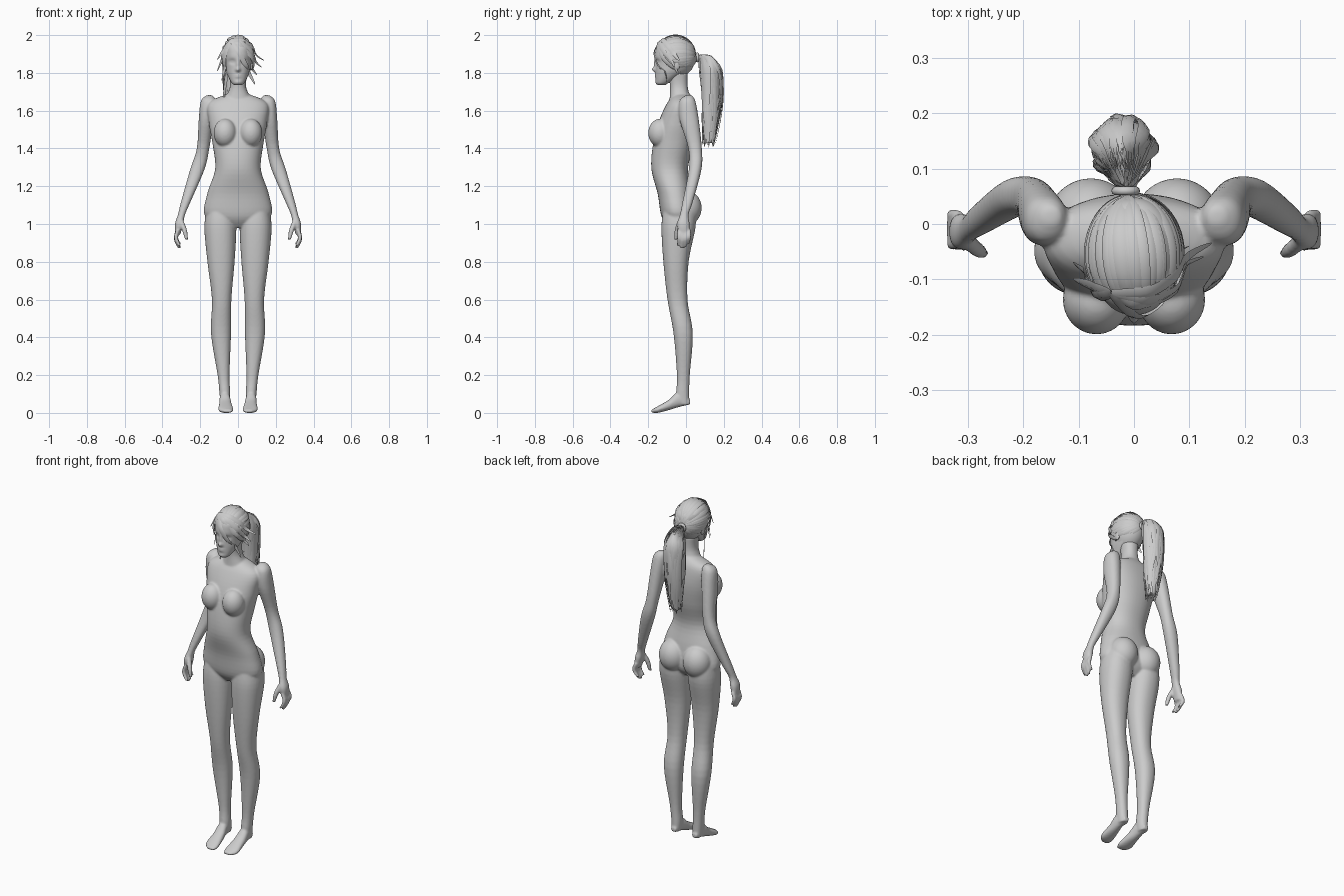
import bpy, bmesh, math, random
from mathutils import Vector, Matrix

if "Cube" in bpy.data.objects:
    bpy.data.objects.remove(bpy.data.objects["Cube"])

random.seed(4)


def spline(rows, sub):
    """Catmull-Rom interpolation of equal-length tuples."""
    p = [rows[0]] + list(rows) + [rows[-1]]
    out = []
    for i in range(1, len(p) - 2):
        for k in range(sub):
            t = k / sub
            out.append([0.5 * (2 * b + (c - a) * t + (2 * a - 5 * b + 4 * c - d) * t * t
                               + (3 * b - a - 3 * c + d) * t ** 3)
                        for a, b, c, d in zip(p[i - 1], p[i], p[i + 1], p[i + 2])])
    return out + [list(rows[-1])]


def loft(bm, rows, axis=2, sub=5, seg=32, mirror=True, e=2.2):
    """Skin superellipse rings; row = (position, x min, x max, other min, other max)."""
    for s in ((1, -1) if mirror else (1,)):
        rings = []
        for t, x0, x1, b0, b1 in spline(rows, sub):
            ring = []
            for k in range(seg):
                c, d = math.cos(2 * math.pi * k / seg), math.sin(2 * math.pi * k / seg)
                x = (x0 + x1) / 2 + (x1 - x0) / 2 * math.copysign(abs(c) ** (2 / e), c)
                b = (b0 + b1) / 2 + (b1 - b0) / 2 * math.copysign(abs(d) ** (2 / e), d)
                ring.append(bm.verts.new((s * x, b, t) if axis == 2 else (s * x, t, b)))
            rings.append(ring)
        for r, q in zip(rings, rings[1:]):
            for k in range(seg):
                bm.faces.new((r[k], r[(k + 1) % seg], q[(k + 1) % seg], q[k]))
        bm.faces.new(rings[0])
        bm.faces.new(rings[-1])


def round_loft(bm, pts, **kw):
    """Loft of circles; point = (x, y, z, radius)."""
    loft(bm, [(z, x - r, x + r, y - r, y + r) for x, y, z, r in pts], e=2, **kw)


def centred(rows):
    return [(z, -w, w, a, b) for z, w, a, b in rows]


def blob(bm, c, r, mirror=True):
    for s in ((1, -1) if mirror else (1,)):
        m = Matrix.Translation((s * c[0], c[1], c[2])) @ Matrix.Diagonal((*r, 1))
        bmesh.ops.create_uvsphere(bm, u_segments=32, v_segments=20, radius=1, matrix=m)


def finish(bm, name, voxel=0, recalc=True):
    if recalc:
        bmesh.ops.recalc_face_normals(bm, faces=bm.faces)
    for f in bm.faces:
        f.smooth = True
    me = bpy.data.meshes.new(name)
    bm.to_mesh(me)
    bm.free()
    ob = bpy.data.objects.new(name, me)
    bpy.context.collection.objects.link(ob)
    if voxel:
        m = ob.modifiers.new("fuse", 'REMESH')
        m.mode, m.voxel_size, m.use_smooth_shade = 'VOXEL', voxel, True
        m = ob.modifiers.new("soften", 'SMOOTH')
        m.factor, m.iterations = 0.5, 6


# --- body: torso, neck and limbs fused into one skin
bm = bmesh.new()
loft(bm, centred([(1.69, .05, -.06, .02), (1.64, .155, -.10, .045), (1.54, .155, -.145, .055),
                  (1.42, .134, -.175, .04), (1.29, .121, -.183, .01), (1.16, .163, -.15, .03),
                  (1.04, .174, -.13, .04), (.98, .05, -.09, 0)]), seg=48, mirror=False)
loft(bm, centred([(1.80, .046, -.095, .01), (1.72, .044, -.084, .01), (1.63, .09, -.09, .035)]),
     mirror=False)
blob(bm, (.068, -.137, 1.482), (.061, .063, .075))
blob(bm, (.078, .003, 1.085), (.08, .08, .092))
# legs and feet
loft(bm, [(1.08, .02, .165, -.12, .05), (.98, .009, .178, -.13, .05), (.8, .018, .162, -.12, .014),
          (.6, .035, .138, -.098, .008), (.42, .037, .143, -.066, .036), (.2, .045, .108, -.048, .02),
          (.1, .041, .098, -.052, .017), (.042, .046, .092, -.04, .018)])
loft(bm, [(.022, .052, .085, .045, .07), (-.04, .042, .097, .03, .11), (-.09, .033, .1, .015, .07),
          (-.15, .024, .104, 0, .035), (-.184, .032, .075, .002, .016)], axis=1)
# arms and palms
loft(bm, [(1.682, .135, .165, 0, .03), (1.65, .12, .197, -.035, .05), (1.55, .13, .208, -.033, .068),
          (1.40, .152, .218, .012, .084), (1.29, .177, .253, .015, .082), (1.12, .25, .301, -.018, .037),
          (1.05, .28, .318, -.032, .014), (1.0, .29, .334, -.046, .019), (.942, .306, .332, -.037, .016)])
# fingers and thumb
for i, length in enumerate((.085, .10, .094, .075)):
    y = -.036 + i * .0175
    round_loft(bm, [(.317, y, .97, .01), (.329, y, .97 - length * .5, .011),
                    (.309, y - .005, .97 - length, .009)], seg=12)
round_loft(bm, [(.302, -.03, 1.02, .013), (.284, -.046, .97, .014), (.272, -.053, .918, .009)], seg=14)
finish(bm, "body", .0055)

# --- head with sculpted face
bm = bmesh.new()
loft(bm, centred([(1.735, .018, -.148, -.11), (1.75, .036, -.158, -.085), (1.80, .060, -.160, -.01),
                  (1.84, .069, -.161, .035), (1.90, .076, -.164, .048), (1.95, .07, -.147, .035),
                  (1.99, .02, -.08, -.03)]), sub=11, seg=96, mirror=False)
# bumps: height, half width, half height, depth (nose, lips, chin), then paired eyes
bumps = [(0, *b) for b in ((1.845, .009, .026, -.009), (1.817, .012, .012, -.017),
                           (1.784, .018, .01, -.007), (1.784, .02, .003, .004),
                           (1.75, .017, .011, -.004))]
for s in (1, -1):
    bumps += [(s * .031, 1.86, .017, .012, .012), (s * .031, 1.86, .011, .006, -.005)]
for v in bm.verts:
    if v.co.y < -.09:
        x, z = v.co.x, v.co.z
        v.co.y += sum(d * math.exp(-((x - cx) / sx) ** 2 - ((z - cz) / sz) ** 2)
                      for cx, cz, sx, sz, d in bumps)
blob(bm, (.074, -.05, 1.845), (.01, .018, .032))
finish(bm, "head")

# --- scalp hair cap, cut away over the face
C, R = Vector((0, -.056, 1.885)), Vector((.087, .107, .112))
bm = bmesh.new()
blob(bm, C, R, mirror=False)


def over_face(p):
    return p.z < 1.81 + max(0, -.05 - p.y) * 1.35 and p.y < -.03 or p.z < 1.79


bmesh.ops.delete(bm, geom=[f for f in bm.faces if over_face(f.calc_center_median())], context='FACES')
finish(bm, "scalp_hair")


def on_scalp(d, lift=1.0):
    return C + Vector(a * b for a, b in zip(d, R)) * lift


def strand(bm, pts, width, centre, sub=4):
    """Arched, tapered ribbon of hair facing away from centre(point)."""
    path = [Vector(q) for q in spline([tuple(p) for p in pts], sub)]
    n, prev = len(path) - 1, None
    for i, p in enumerate(path):
        tan = path[min(i + 1, n)] - path[max(i - 1, 0)]
        out = (p - centre(p)).normalized()
        side = tan.cross(out).normalized()
        w = width * (.12 + .88 * max(0, math.sin(math.pi * min(1, .15 + .85 * i / n))) ** .7) / 2
        row = [bm.verts.new(p + side * w * k + out * w * .35 * (1 - k * k)) for k in (-1, 0, 1)]
        if prev:
            for k in (0, 1):
                bm.faces.new((prev[k], prev[k + 1], row[k + 1], row[k]))
        prev = row


# --- strands combed back from the hairline to the tie
bm = bmesh.new()
tie = Vector((-.12, 1, .03)).normalized()
for i in range(46):
    az = math.radians(-150 + 300 * i / 45 + random.uniform(-3, 3))
    el = math.radians(-22 + 62 * max(0, math.cos(az)) ** .8 + random.uniform(-5, 5))
    a = Vector((math.sin(az) * math.cos(el), -math.cos(az) * math.cos(el), math.sin(el)))
    lift, ang = random.uniform(1.0, 1.03), a.angle(tie)
    pts = [on_scalp((a * math.sin((1 - k / 6) * ang) + tie * math.sin(k / 6 * ang)) / math.sin(ang), lift)
           for k in range(7)]
    strand(bm, pts, random.uniform(.014, .026), lambda p: C)
# loose locks: run over the scalp from the parting to a free end (x, y, z)
part = Vector((-.04, -.125, 1.975))
for end in ((.14, -.035, 1.865), (.125, -.06, 1.83), (.10, -.04, 1.79), (.09, -.10, 1.74),
            (-.085, -.10, 1.76), (-.11, -.07, 1.81), (-.08, -.05, 1.63), (-.11, -.10, 1.87)):
    pts = []
    for k in range(7):
        p = part.lerp(Vector(end), k / 6)
        d = Vector((a - b) / c for a, b, c in zip(p, C, R))
        pts.append(on_scalp(d.normalized(), 1.06) if d.length < 1.06 else p)
    strand(bm, pts, .026, lambda p: C)
finish(bm, "hair_strands", recalc=False)

# --- ponytail: core plus layered strands around one path (x, y, z, radius)
tail = [(-.015, .062, 1.88, .012), (-.017, .10, 1.883, .028), (-.02, .132, 1.82, .052),
        (-.02, .138, 1.68, .052), (-.02, .132, 1.54, .045), (-.02, .122, 1.40, .03)]
bm = bmesh.new()
round_loft(bm, [(x, y, z + .03 * (r < .04), r * .75) for x, y, z, r in tail[2:]], seg=20, mirror=False)
finish(bm, "ponytail_core")
bm = bmesh.new()
for i in range(64):
    a, f, last = i * 2.4, random.uniform(.78, 1.12), random.uniform(0, .07)
    pts = []
    for j, (x, y, z, r) in enumerate(tail):
        b = a + random.uniform(-.22, .22) * (j > 1)
        g = r * f * random.uniform(.92, 1.08)
        pts.append((x + g * math.cos(b), y + g * math.sin(b) * (.5 if j == 0 else 1),
                    z + last * max(0, j - 2) / 3))
    strand(bm, pts, random.uniform(.014, .026), lambda p: Vector((-.02, .125, p.z - .001)))
finish(bm, "ponytail_strands", recalc=False)

# --- hair tie
bpy.ops.mesh.primitive_torus_add(location=(-.015, .06, 1.882), rotation=(math.pi / 2, 0, 0),
                                 major_radius=.018, minor_radius=.008,
                                 major_segments=24, minor_segments=10)
bpy.context.object.name = "hair_tie"
bpy.ops.object.shade_smooth()
